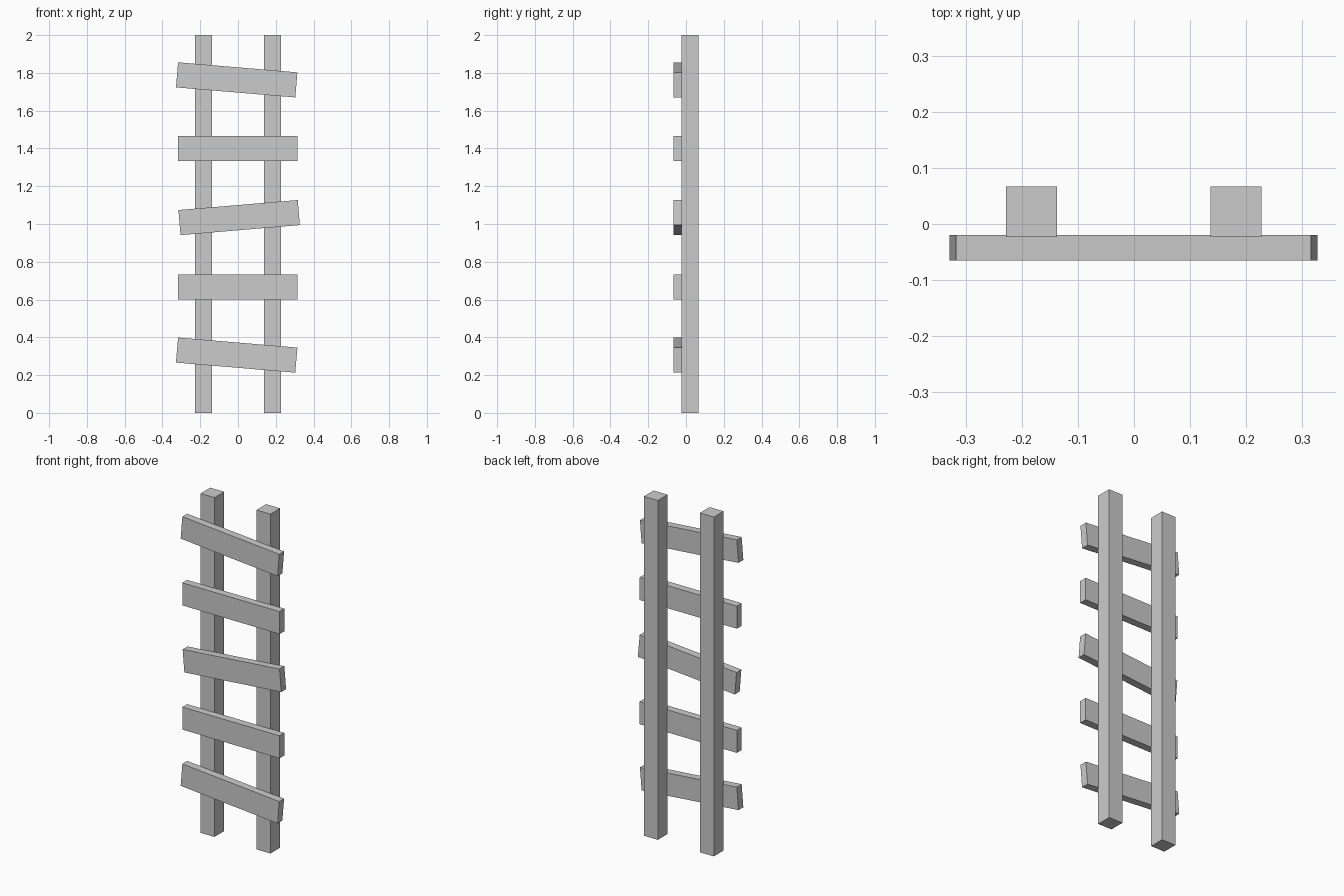
import bpy
from math import radians

if "Cube" in bpy.data.objects:
    bpy.data.objects.remove(bpy.data.objects["Cube"])


def box(name, location, size, tilt=0.0):
    """Flat-faced box, tilted in the front plane by degrees."""
    bpy.ops.mesh.primitive_cube_add(size=1, location=location)
    obj = bpy.context.object
    obj.name = name
    obj.scale = size
    obj.rotation_euler.y = radians(tilt)
    return obj


# Two upright posts
for side, x in (("left", -0.183), ("right", 0.182)):
    box(f"{side}_post", (x, 0.022, 1.0), (0.091, 0.09, 2.0))

# Five planks nailed across the front: centre x, centre z, tilt
planks = [
    (-0.007, 0.306, 4.8),
    (-0.001, 0.667, 0.0),
    (0.006, 1.034, -4.8),
    (-0.001, 1.399, 0.0),
    (-0.007, 1.763, 4.8),
]
for i, (x, z, tilt) in enumerate(planks, 1):
    box(f"rung_plank_{i}", (x, -0.0425, z), (0.634, 0.045, 0.133), tilt)
